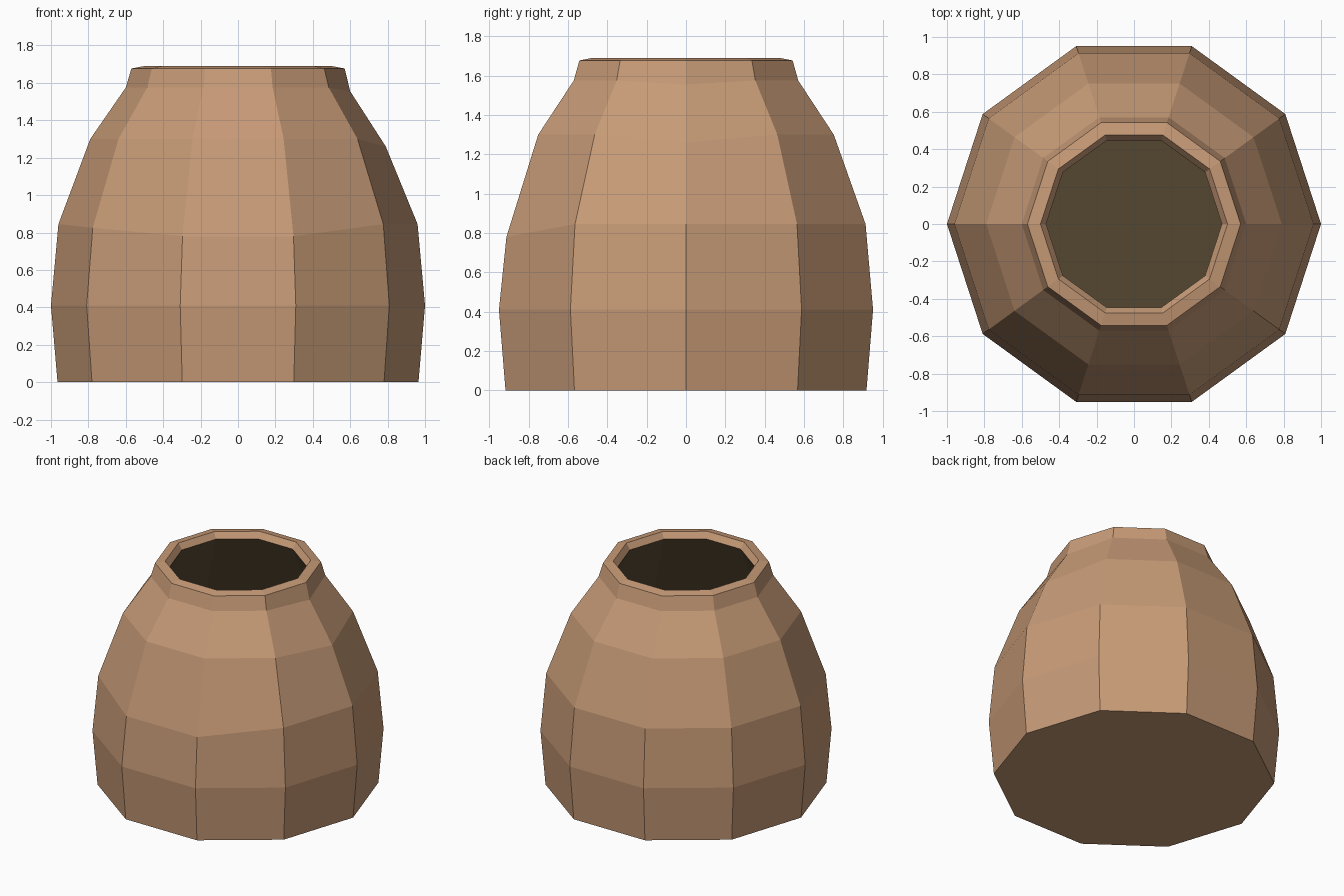
import bpy, bmesh, math

if "Cube" in bpy.data.objects:
    bpy.data.objects.remove(bpy.data.objects["Cube"])

SIDES = 10


def material(name, rgb):
    m = bpy.data.materials.new(name)
    m.diffuse_color = (*rgb, 1.0)
    m.use_nodes = True
    m.node_tree.nodes["Principled BSDF"].inputs["Base Color"].default_value = m.diffuse_color
    return m


clay = material("brown clay", (0.57, 0.325, 0.183))
dark = material("dark olive interior", (0.090, 0.063, 0.031))


def lathe(name, profile, mat, cap_first=False, cap_last=False, dips=None):
    """Ten-sided turned shell; dips lowers single points, keyed (ring, side)."""
    bm = bmesh.new()
    rings = []
    for k, (r, z) in enumerate(profile):
        ring = []
        for i in range(SIDES):
            a = 2 * math.pi * i / SIDES
            dz = (dips or {}).get((k, i), 0.0)
            ring.append(bm.verts.new((r * math.cos(a), r * math.sin(a), z - dz)))
        rings.append(ring)
    for low, high in zip(rings, rings[1:]):
        for i in range(SIDES):
            j = (i + 1) % SIDES
            bm.faces.new((low[i], low[j], high[j], high[i]))
    if cap_first:
        bm.faces.new(rings[0][::-1])
    if cap_last:
        bm.faces.new(rings[-1])
    mesh = bpy.data.meshes.new(name)
    bm.to_mesh(mesh)
    bm.free()
    mesh.materials.append(mat)
    obj = bpy.data.objects.new(name, mesh)
    bpy.context.collection.objects.link(obj)
    return obj


# Outer body with neck and lip; slightly hand-made front and right side
outer = [(0.965, 0.0), (1.0, 0.41), (0.96, 0.845), (0.79, 1.30),
         (0.60, 1.575), (0.57, 1.677), (0.50, 1.69), (0.47, 1.645)]
lathe("pot_body", outer, clay, cap_first=True,
      dips={(2, 7): 0.065, (2, 8): 0.065, (2, 6): 0.02,
            (3, 0): 0.04, (4, 0): 0.02})

# Dark hollow inside, flaring down to a floor
inner = [(0.47, 1.645), (0.81, 0.84), (0.86, 0.41), (0.84, 0.14)]
lathe("pot_hollow", inner, dark, cap_last=True)
